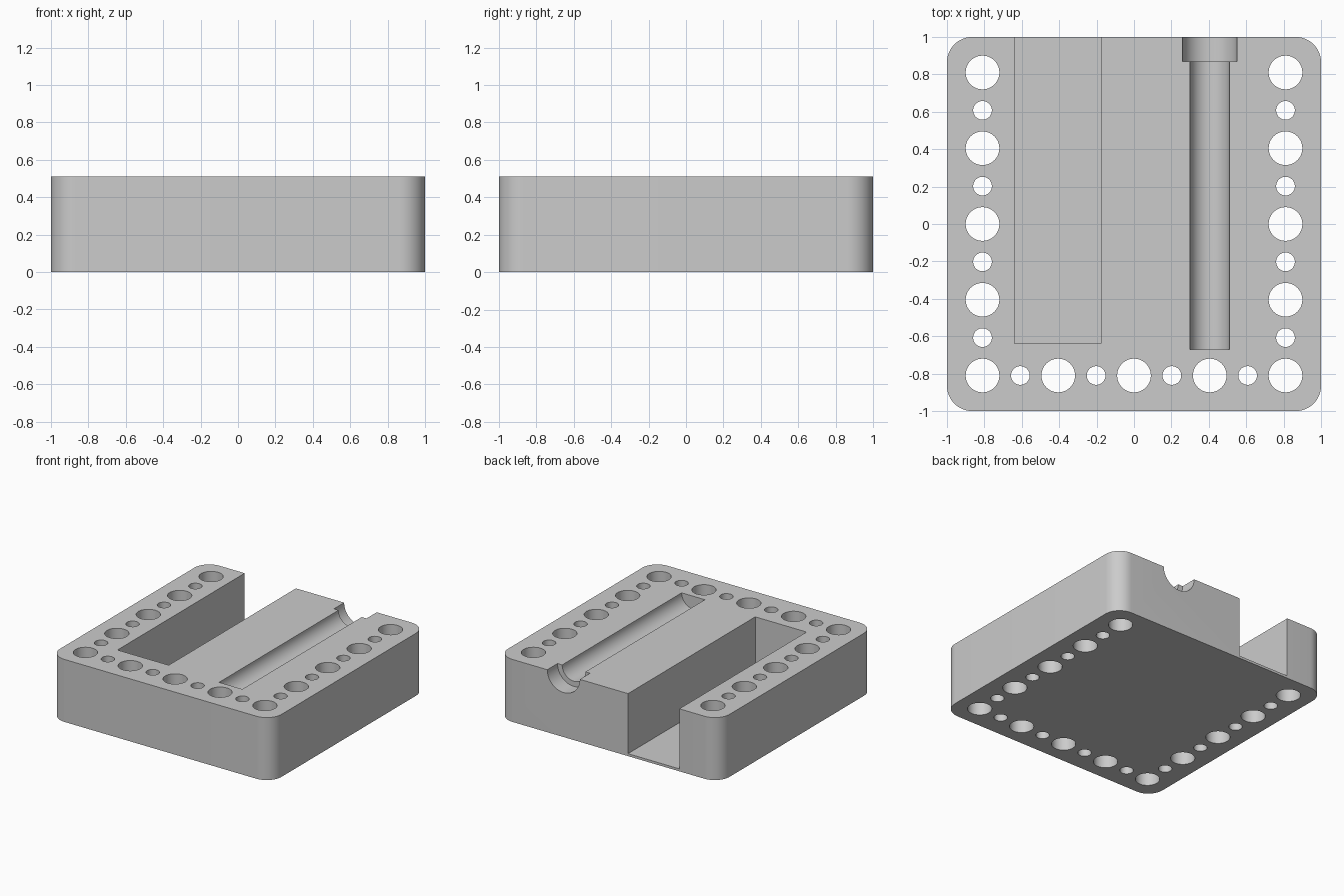
import bpy, bmesh
from math import radians
from mathutils import Matrix, Vector

cube = bpy.data.objects.get("Cube")
if cube:
    bpy.data.objects.remove(cube, do_unlink=True)

HEIGHT = 0.51
PITCH = 0.405      # spacing of the large holes
EDGE = 2 * PITCH   # hole rows sit this far from the centre


def make_object(name, bm):
    mesh = bpy.data.meshes.new(name)
    bmesh.ops.recalc_face_normals(bm, faces=bm.faces)
    bm.to_mesh(mesh)
    bm.free()
    obj = bpy.data.objects.new(name, mesh)
    bpy.context.collection.objects.link(obj)
    return obj


def add_box(bm, low, high):
    low, high = Vector(low), Vector(high)
    matrix = Matrix.Translation((low + high) / 2) @ Matrix.Diagonal((*(high - low), 1))
    bmesh.ops.create_cube(bm, size=1, matrix=matrix)


def add_cylinder(bm, radius, length, matrix, segments=48):
    bmesh.ops.create_cone(bm, cap_ends=True, segments=segments, radius1=radius,
                          radius2=radius, depth=length, matrix=matrix)


def cut(body, name, bm):
    cutter = make_object(name, bm)
    cutter.hide_render = True
    mod = body.modifiers.new(name, "BOOLEAN")
    mod.operation = "DIFFERENCE"
    mod.solver = "EXACT"
    mod.object = cutter
    bpy.context.view_layer.objects.active = body
    bpy.ops.object.modifier_apply(modifier=mod.name)
    bpy.data.objects.remove(cutter, do_unlink=True)


# Block with rounded vertical corners
bm = bmesh.new()
add_box(bm, (-1, -1, 0), (1, 1, HEIGHT))
uprights = [e for e in bm.edges if abs(e.verts[0].co.z - e.verts[1].co.z) > 0.1]
bmesh.ops.bevel(bm, geom=uprights, offset=0.135, segments=12, profile=0.5,
                affect="EDGES")
block = make_object("holder_block", bm)

# Deep rectangular slot, open at the back
bm = bmesh.new()
add_box(bm, (-0.64, -0.64, 0.02), (-0.177, 1.2, 1))
cut(block, "slot_cutter", bm)

# Half-round groove and its wider mouth at the back
for name, radius, start in (("groove_cutter", 0.105, -0.672), ("mouth_cutter", 0.147, 0.868)):
    bm = bmesh.new()
    length = 1.2 - start
    add_cylinder(bm, radius, length, Matrix.Translation((PITCH, start + length / 2, HEIGHT))
                 @ Matrix.Rotation(radians(90), 4, "X"), 64)
    cut(block, name, bm)

# Alternating large and small through holes on three sides
bm = bmesh.new()
steps = range(-4, 5)
spots = {(i, -4) for i in steps} | {(side, j) for side in (-4, 4) for j in steps}
for i, j in sorted(spots):
    radius = 0.05 if (i + j) % 2 else 0.09
    place = Matrix.Translation((i * PITCH / 2, j * PITCH / 2, HEIGHT / 2))
    add_cylinder(bm, radius, 1, place)
cut(block, "hole_cutter", bm)

# Plain grey finish
grey = bpy.data.materials.new("plain_grey")
grey.use_nodes = True
colour = (0.6, 0.6, 0.6, 1)
grey.diffuse_color = colour
grey.node_tree.nodes["Principled BSDF"].inputs["Base Color"].default_value = colour
block.data.materials.clear()
block.data.materials.append(grey)

# Smooth curved walls, crisp edges
bpy.ops.object.select_all(action="DESELECT")
block.select_set(True)
bpy.context.view_layer.objects.active = block
bpy.ops.object.shade_smooth_by_angle(angle=radians(30))
